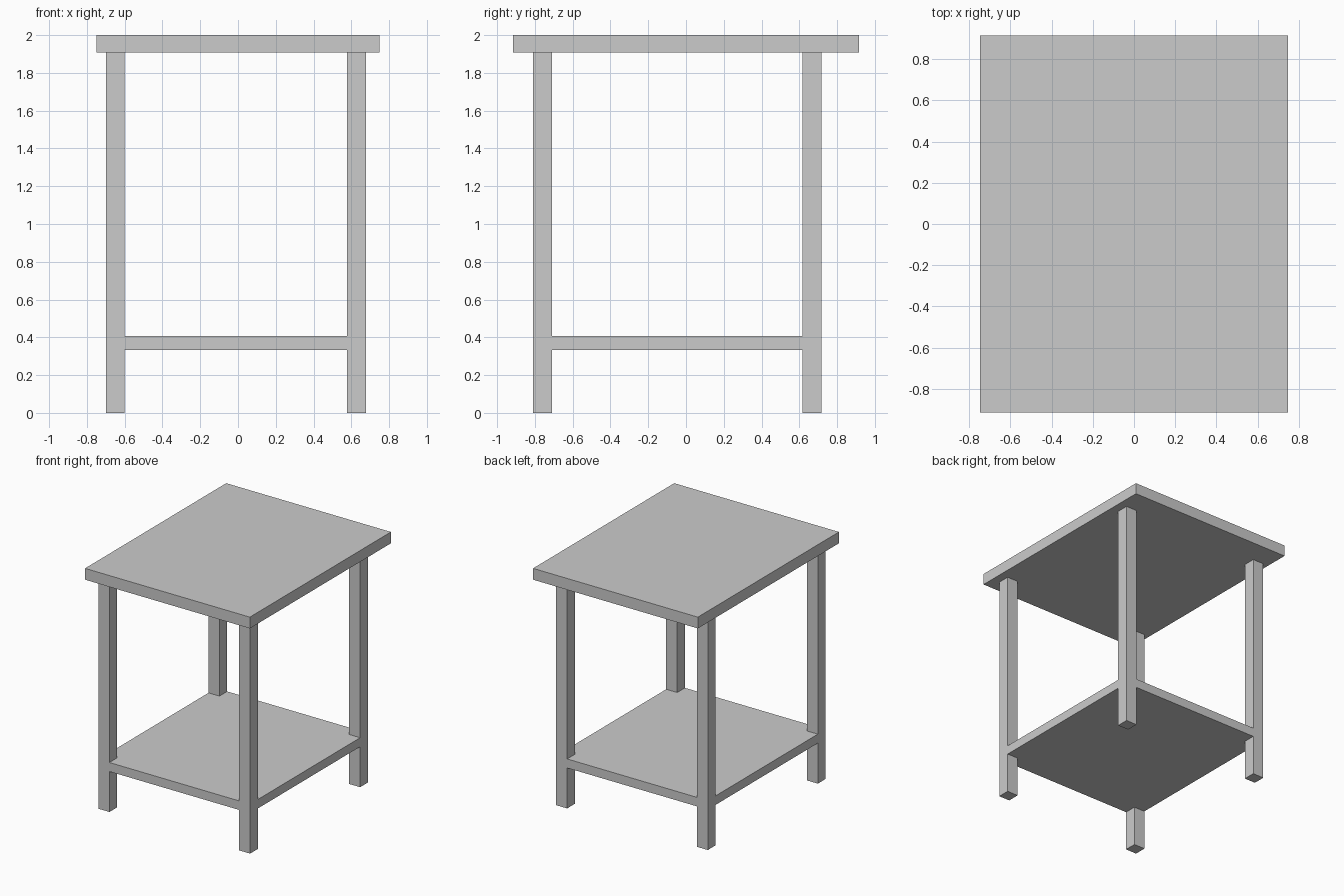
import bpy, bmesh

if "Cube" in bpy.data.objects:
    bpy.data.objects.remove(bpy.data.objects["Cube"])

LEG_X = [(-0.70, -0.60), (0.577, 0.677)]
LEG_Y = [(-0.81, -0.71), (0.617, 0.717)]
TOP_Z = 1.907


def prism(name, outline, z0, z1):
    """Extrude a flat outline (counter-clockwise x, y points) from z0 to z1."""
    bm = bmesh.new()
    face = bm.faces.new([bm.verts.new((x, y, z0)) for x, y in outline])
    ext = bmesh.ops.extrude_face_region(bm, geom=[face], use_keep_orig=True)
    verts = [v for v in ext["geom"] if isinstance(v, bmesh.types.BMVert)]
    bmesh.ops.translate(bm, verts=verts, vec=(0, 0, z1 - z0))
    bmesh.ops.recalc_face_normals(bm, faces=bm.faces)
    mesh = bpy.data.meshes.new(name)
    bm.to_mesh(mesh)
    bm.free()
    obj = bpy.data.objects.new(name, mesh)
    bpy.context.collection.objects.link(obj)
    return obj


def rect(x0, x1, y0, y1):
    return [(x0, y0), (x1, y0), (x1, y1), (x0, y1)]


# Overhanging table top
prism("table_top", rect(-0.748, 0.748, -0.915, 0.915), TOP_Z, 2.0)

# Four square legs
for side, xs in zip(("left", "right"), LEG_X):
    for end, ys in zip(("front", "back"), LEG_Y):
        prism(f"{end}_{side}_leg", rect(*xs, *ys), 0.0, TOP_Z)

# Lower shelf, flush with the outer leg faces and notched around each leg
(xa, xb), (xc, xd) = LEG_X
(ya, yb), (yc, yd) = LEG_Y
prism("lower_shelf", [
    (xb, ya), (xc, ya), (xc, yb), (xd, yb), (xd, yc), (xc, yc),
    (xc, yd), (xb, yd), (xb, yc), (xa, yc), (xa, yb), (xb, yb),
], 0.332, 0.406)
